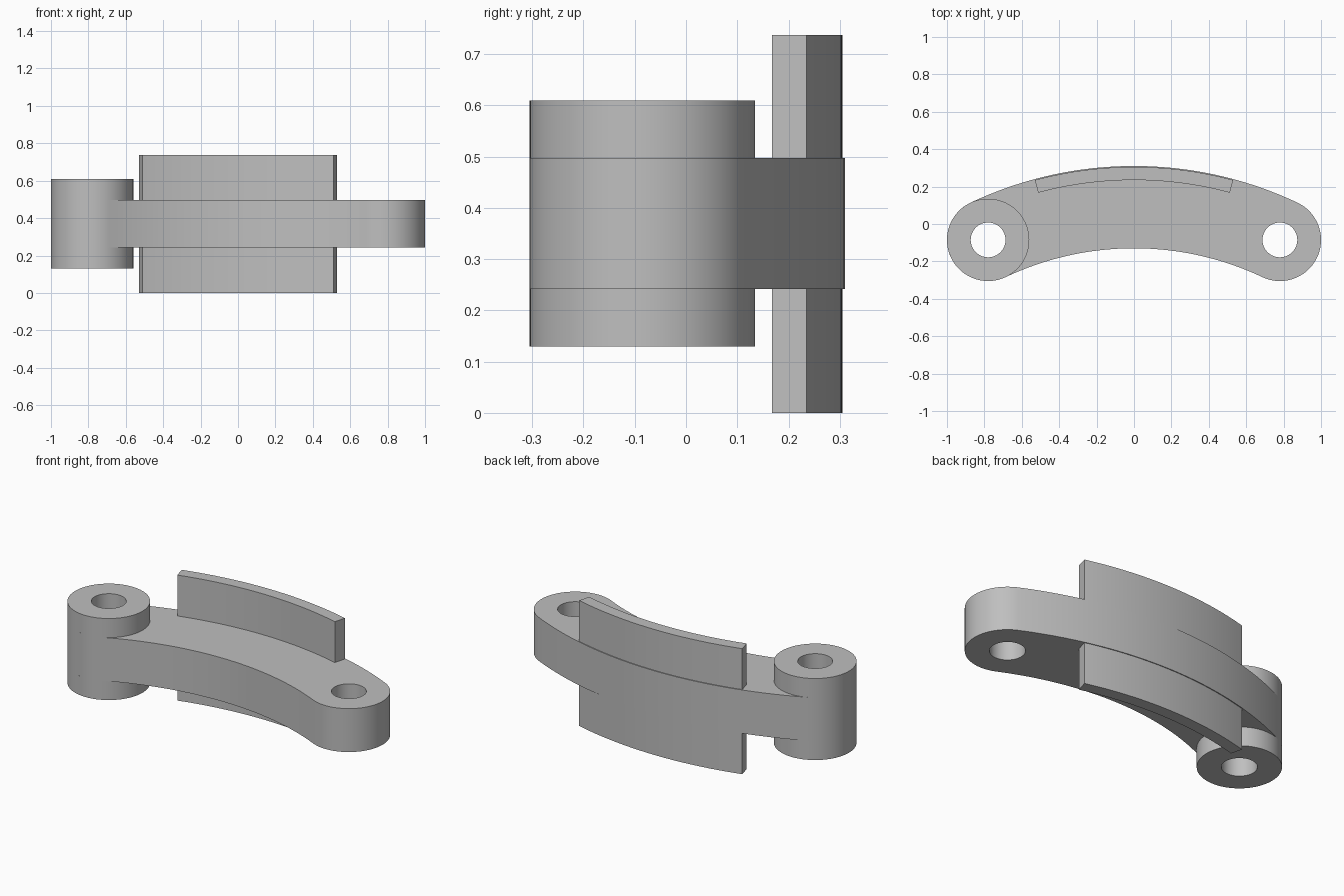
import bpy
import bmesh
from math import pi, sin, cos, asin, atan2, hypot, radians

if "Cube" in bpy.data.objects:
    bpy.data.objects.remove(bpy.data.objects["Cube"], do_unlink=True)

# Main dimensions
PIVOT_X, PIVOT_Y = 0.78, -0.085
END_R, HOLE_R = 0.22, 0.093
ARC_Y, OUTER_R = -1.735, 2.04
HEIGHT = 0.737
ARM_LOW, ARM_TOP = 0.242, 0.497
BOSS_LOW, BOSS_TOP = 0.13, 0.609
FLANGE_THICK, FLANGE_HALF_X = 0.07, 0.53

metal = bpy.data.materials.new("plain grey")
metal.use_nodes = True
grey = (0.52, 0.52, 0.52, 1)
metal.diffuse_color = grey
metal.node_tree.nodes["Principled BSDF"].inputs["Base Color"].default_value = grey


def arc(cx, cy, r, start, end, n=48):
    """Points along an arc, including both ends."""
    angles = [start + (end - start) * i / n for i in range(n + 1)]
    return [(cx + r * cos(t), cy + r * sin(t)) for t in angles]


def circle(cx, r):
    return arc(cx, PIVOT_Y, r, 0, 2 * pi, 96)[:-1]


def prism(name, outline, holes, low, top, caps):
    """Extrude a counterclockwise outline with holes; caps lists closed ends."""
    bm = bmesh.new()
    rims = {"low": [], "top": []}
    for loop in [outline] + [h[::-1] for h in holes]:
        a = [bm.verts.new((x, y, low)) for x, y in loop]
        b = [bm.verts.new((x, y, top)) for x, y in loop]
        for i in range(len(loop)):
            j = (i + 1) % len(loop)
            bm.faces.new((a[i], a[j], b[j], b[i]))
            rims["low"].append(bm.edges.get((a[i], a[j])))
            rims["top"].append(bm.edges.get((b[i], b[j])))
    for end in caps:
        made = bmesh.ops.triangle_fill(bm, edges=rims[end], use_beauty=True)
        for f in made["geom"]:
            if isinstance(f, bmesh.types.BMFace):
                f.normal_update()
                if (f.normal.z > 0) != (end == "top"):
                    f.normal_flip()
    mesh = bpy.data.meshes.new(name)
    bm.to_mesh(mesh)
    bm.free()
    mesh.materials.append(metal)
    ob = bpy.data.objects.new(name, mesh)
    bpy.context.collection.objects.link(ob)
    bpy.ops.object.select_all(action="DESELECT")
    ob.select_set(True)
    bpy.context.view_layer.objects.active = ob
    bpy.ops.object.shade_smooth_by_angle(angle=radians(30))
    return ob


# Curved link arm with rounded ends and two pin holes
spread = atan2(PIVOT_X, PIVOT_Y - ARC_Y)
right, left = pi / 2 - spread, pi / 2 + spread
inner_r = hypot(PIVOT_X, PIVOT_Y - ARC_Y) - END_R
outline = (arc(0, ARC_Y, inner_r + 2 * END_R, right, left)[:-1]
           + arc(-PIVOT_X, PIVOT_Y, END_R, left, left + pi)[:-1]
           + arc(0, ARC_Y, inner_r, left, right)[:-1]
           + arc(PIVOT_X, PIVOT_Y, END_R, right + pi, right + 2 * pi)[:-1])
pins = [circle(-PIVOT_X, HOLE_R), circle(PIVOT_X, HOLE_R)]
prism("link_arm", outline, pins, ARM_LOW, ARM_TOP, ("low", "top"))

# Curved flange section with radial ends
half = asin(FLANGE_HALF_X / OUTER_R)
flange = (arc(0, ARC_Y, OUTER_R, pi / 2 - half, pi / 2 + half)
          + arc(0, ARC_Y, OUTER_R - FLANGE_THICK, pi / 2 + half, pi / 2 - half))

# Flanges and boss collars stand above and below the arm, open where they join it
for side, boss, edge in (("upper", (ARM_TOP, BOSS_TOP), (ARM_TOP, HEIGHT)),
                         ("lower", (BOSS_LOW, ARM_LOW), (0, ARM_LOW))):
    cap = ("top",) if side == "upper" else ("low",)
    prism(side + "_boss", circle(-PIVOT_X, END_R), pins[:1], *boss, cap)
    prism(side + "_flange", flange, [], *edge, cap)
